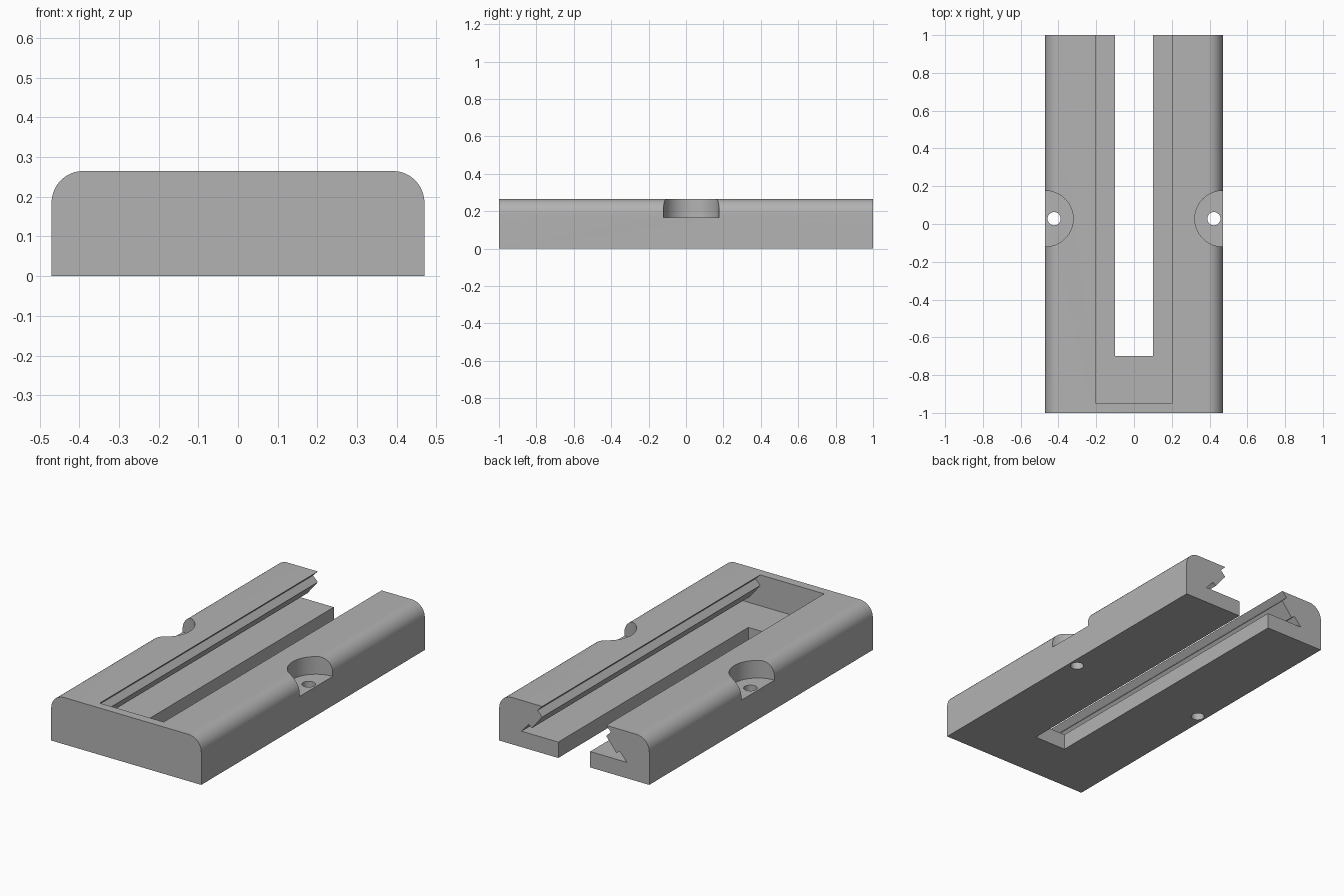
import bpy, bmesh, math

if "Cube" in bpy.data.objects:
    bpy.data.objects.remove(bpy.data.objects["Cube"])

W, H, R = 0.47, 0.265, 0.08      # half width, height, edge rounding
FLOOR = 0.09                     # height of the channel floor

grey = bpy.data.materials.new("grey")
grey.diffuse_color = (0.45, 0.45, 0.45, 1)
grey.use_nodes = True
grey.node_tree.nodes["Principled BSDF"].inputs["Base Color"].default_value = grey.diffuse_color


def extrude_profile(name, profile, y0, y1):
    """Extrude an (x, z) outline along y."""
    bm = bmesh.new()
    face = bm.faces.new([bm.verts.new((x, y0, z)) for x, z in profile])
    ext = bmesh.ops.extrude_face_region(bm, geom=[face])
    moved = [v for v in ext["geom"] if isinstance(v, bmesh.types.BMVert)]
    bmesh.ops.translate(bm, verts=moved, vec=(0, y1 - y0, 0))
    bmesh.ops.recalc_face_normals(bm, faces=bm.faces)
    mesh = bpy.data.meshes.new(name)
    bm.to_mesh(mesh)
    bm.free()
    mesh.materials.append(grey)
    obj = bpy.data.objects.new(name, mesh)
    bpy.context.collection.objects.link(obj)
    return obj


def mirrored(side):
    """Close a right-hand outline with its mirror image."""
    return side + [(-x, z) for x, z in reversed(side)]


def cylinder(name, x, y, r, z0, z1, sides):
    bpy.ops.mesh.primitive_cylinder_add(vertices=sides, radius=r, depth=z1 - z0,
                                        location=(x, y, (z0 + z1) / 2))
    obj = bpy.context.object
    obj.name = name
    obj.data.materials.append(grey)
    return obj


def cut(target, cutter):
    cutter.hide_render = True
    mod = target.modifiers.new("cut", "BOOLEAN")
    mod.operation = "DIFFERENCE"
    mod.solver = "EXACT"
    mod.object = cutter
    bpy.ops.object.select_all(action="DESELECT")
    bpy.context.view_layer.objects.active = target
    target.select_set(True)
    bpy.ops.object.modifier_apply(modifier=mod.name)
    bpy.data.objects.remove(cutter)


# Body block with rounded upper long edges
arc = [(W - R + R * math.cos(a), H - R + R * math.sin(a))
       for a in (math.radians(90 * i / 16) for i in range(17))]
body = extrude_profile("mounting_plate", mirrored([(W, 0)] + arc), -1, 1)

# Undercut channel with a notched lip, open at the back
channel = [(0.33, FLOOR), (0.285, 0.14), (0.265, 0.125), (0.2, 0.205),
           (0.23, 0.235), (0.2, H), (0.2, H + 0.1)]
cut(body, extrude_profile("channel_cutter", mirrored(channel), -0.95, 1.1))

# Narrow slot through the channel floor
slot = [(0.1, -0.1), (0.1, FLOOR + 0.05)]
cut(body, extrude_profile("slot_cutter", mirrored(slot), -0.7, 1.1))

# Screw recesses in the long sides, each with a through hole
for s in (-1, 1):
    cut(body, cylinder("recess_cutter", s * W, 0.028, 0.148, 0.165, 0.4, 64))
    cut(body, cylinder("hole_cutter", s * 0.423, 0.028, 0.035, -0.1, 0.3, 32))

bpy.ops.object.select_all(action="DESELECT")
body.select_set(True)
bpy.context.view_layer.objects.active = body
bpy.ops.object.shade_smooth_by_angle(angle=math.radians(30))
